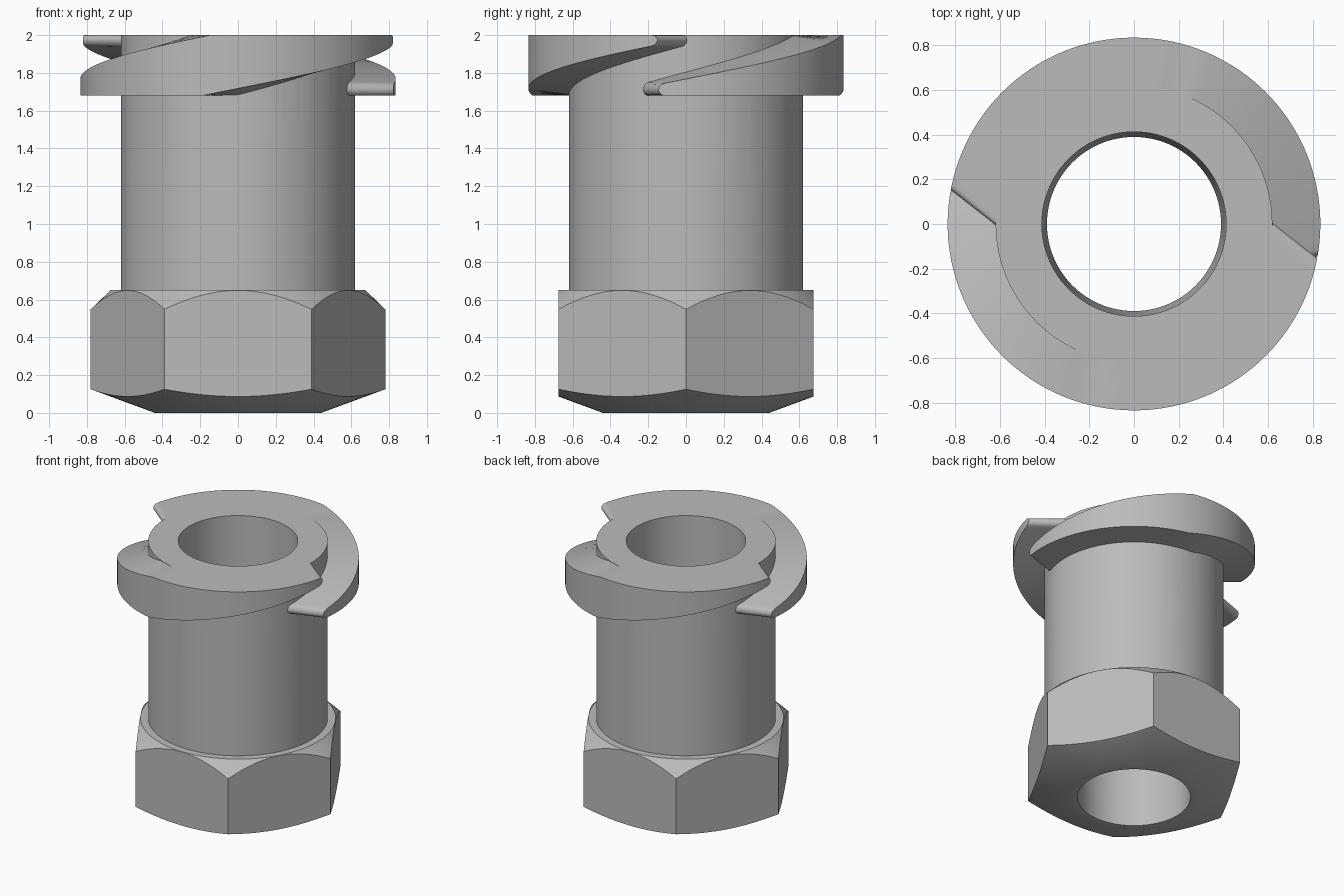
import bpy, bmesh
from math import radians, cos, sin, sqrt, pi

cube = bpy.data.objects.get("Cube")
if cube:
    bpy.data.objects.remove(cube, do_unlink=True)

metal = bpy.data.materials.new("grey_metal")
metal.use_nodes = True
GREY = (0.5, 0.5, 0.5, 1)
metal.diffuse_color = GREY
metal.node_tree.nodes["Principled BSDF"].inputs["Base Color"].default_value = GREY


def finish(name, bm):
    bmesh.ops.recalc_face_normals(bm, faces=bm.faces[:])
    mesh = bpy.data.meshes.new(name)
    bm.to_mesh(mesh)
    bm.free()
    mesh.materials.append(metal)
    obj = bpy.data.objects.new(name, mesh)
    bpy.context.collection.objects.link(obj)
    return obj


def loft(name, rings, wrap):
    """Skin closed rings of points; wrap joins last to first, else cap ends."""
    bm = bmesh.new()
    loops = [[bm.verts.new(p) for p in ring] for ring in rings]
    pairs = list(zip(loops, loops[1:]))
    if wrap:
        pairs.append((loops[-1], loops[0]))
    for a, b in pairs:
        n = len(a)
        for i in range(n):
            j = (i + 1) % n
            bm.faces.new((a[i], a[j], b[j], b[i]))
    if not wrap:
        bm.faces.new(loops[0])
        bm.faces.new(loops[-1])
    return finish(name, bm)


def polar(r, angle, z):
    return (r * cos(angle), r * sin(angle), z)


def combine(target, tool, operation):
    mod = target.modifiers.new(operation.lower(), "BOOLEAN")
    mod.operation = operation
    mod.solver = "EXACT"
    mod.object = tool
    bpy.context.view_layer.objects.active = target
    bpy.ops.object.modifier_apply(modifier=mod.name)
    bpy.data.objects.remove(tool, do_unlink=True)


# Turned sleeve: tapered bore, conical nut chamfers, straight barrel
profile = [(0.39, 0), (0.44, 0), (0.82, 0.14), (0.82, 0.51),
           (0.674, 0.65), (0.62, 0.65), (0.62, 2.0), (0.413, 2.0)]
STEPS = 96
body = loft("threaded_hex_sleeve",
            [[polar(r, 2 * pi * i / STEPS, z) for r, z in profile]
             for i in range(STEPS)], True)

# Hexagon trims the flange into a nut
hexagon = loft("hex_cutter",
               [[polar(0.78, i * pi / 3, z) for i in range(6)] for z in (-1, 3)],
               False)
combine(body, hexagon, "INTERSECT")

# Two-start thread: tapered helical ribs cut flat at both ends of their height
LOW, HIGH, SLOPE, TIP = 1.68, 2.0, 0.0029, 0.012


def thread(name, turn):
    n = 72
    ts = [TIP * k for k in (0, 0.08, 0.25, 0.55)]
    ts += [TIP + (1 - 2 * TIP) * i / n for i in range(n + 1)]
    ts += [1 - TIP * k for k in (0.55, 0.25, 0.08, 0)]
    rings = []
    for t in ts:
        edge = min(t, 1 - t, TIP) / TIP
        fill = max(0.1, sqrt(1 - (1 - edge) ** 2))
        ring = []
        # inner edge, then outer edge: radius, angles, top and bottom run-outs
        for r, start, end, top_at, low_at in ((0.6, 157, 362, 246, 270),
                                              (0.835, 170, 349.5, 260, 257)):
            deg = start + (end - start) * t
            top = min(HIGH, HIGH + SLOPE * (deg - top_at))
            low = max(LOW, LOW + SLOPE * (deg - low_at))
            mid, half = (top + low) / 2, (top - low) / 2 * fill
            if fill > 0.9999:
                zs = (low, top)
            else:
                zs = (mid - half, mid + half)
            ring.append([polar(r, radians(deg + turn), z) for z in zs])
        inner, outer = ring
        rings.append([inner[0], outer[0], outer[1], inner[1]])
    return loft(name, rings, False)


for label, turn in (("front_thread", 0), ("back_thread", 180)):
    combine(body, thread(label, turn), "UNION")

# Smooth curved walls, crisp edges
bpy.ops.object.select_all(action="DESELECT")
body.select_set(True)
bpy.context.view_layer.objects.active = body
bpy.ops.object.shade_smooth_by_angle(angle=radians(30))
